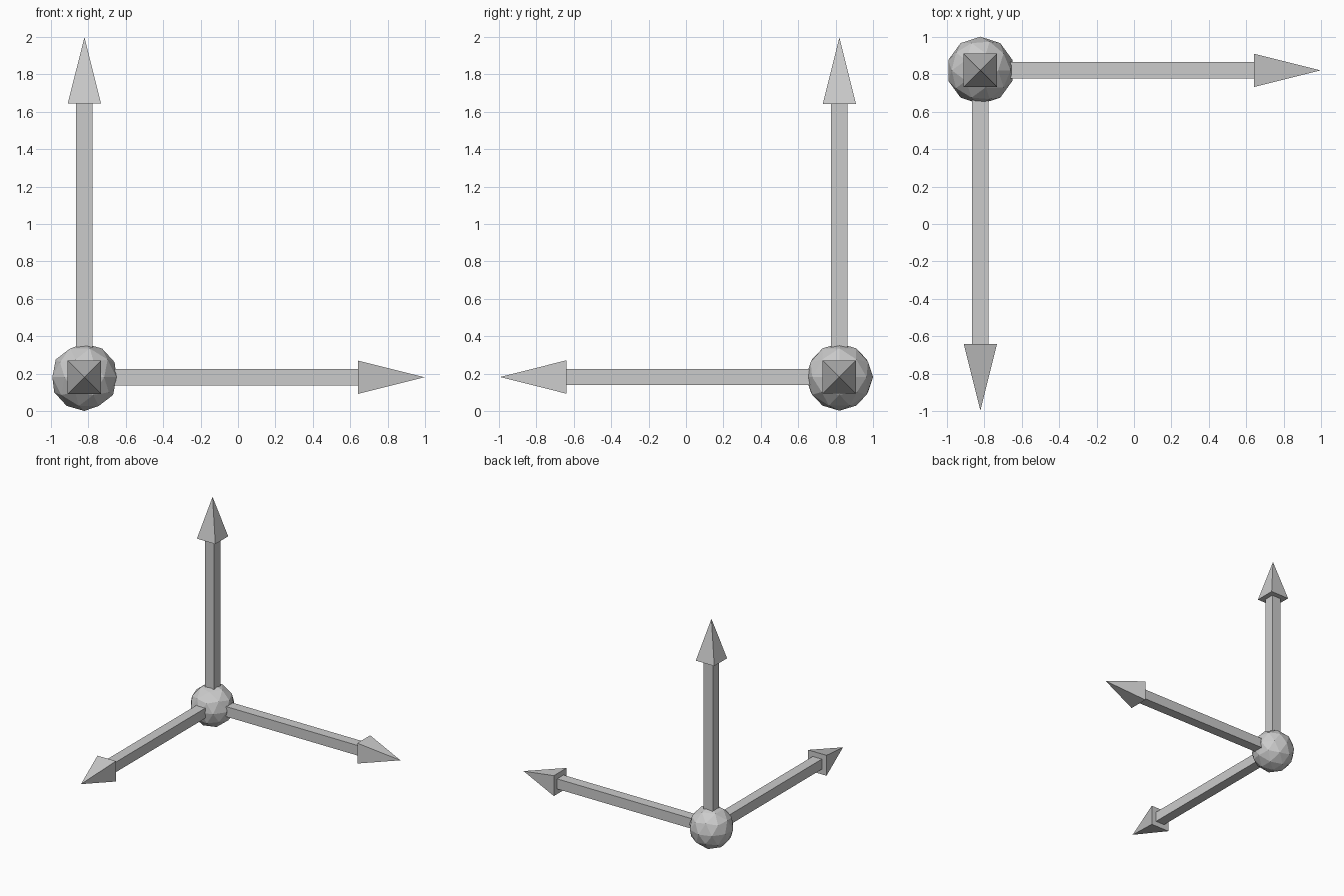
import bpy, math
from mathutils import Vector

if "Cube" in bpy.data.objects:
    bpy.data.objects.remove(bpy.data.objects["Cube"])

C = Vector((-0.82, 0.82, 0.182))
LENGTH, HEAD, SHAFT_W, HEAD_W = 1.815, 0.355, 0.088, 0.178

# faceted ball at the shared origin
bpy.ops.mesh.primitive_ico_sphere_add(subdivisions=2, radius=0.18, location=C)
bpy.context.object.name = "origin_ball"


def arrow(name, direction):
    d = Vector(direction)
    rot = d.to_track_quat('Z', 'Y').to_euler()
    shaft_len = LENGTH - HEAD
    # square shaft
    bpy.ops.mesh.primitive_cube_add(size=1, location=C + d * shaft_len / 2, rotation=rot)
    shaft = bpy.context.object
    shaft.name = name + "_shaft"
    shaft.scale = (SHAFT_W, SHAFT_W, shaft_len)
    # square pyramid head, turned so its sides line up with the shaft
    bpy.ops.mesh.primitive_cone_add(vertices=4, radius1=HEAD_W / math.sqrt(2), radius2=0, depth=HEAD)
    head = bpy.context.object
    head.name = name + "_head"
    for v in head.data.vertices:
        x, y, z = v.co
        v.co = ((x - y) / math.sqrt(2), (x + y) / math.sqrt(2), z)
    head.location = C + d * (LENGTH - HEAD / 2)
    head.rotation_euler = rot


arrow("right_arrow", (1, 0, 0))
arrow("front_arrow", (0, -1, 0))
arrow("up_arrow", (0, 0, 1))
